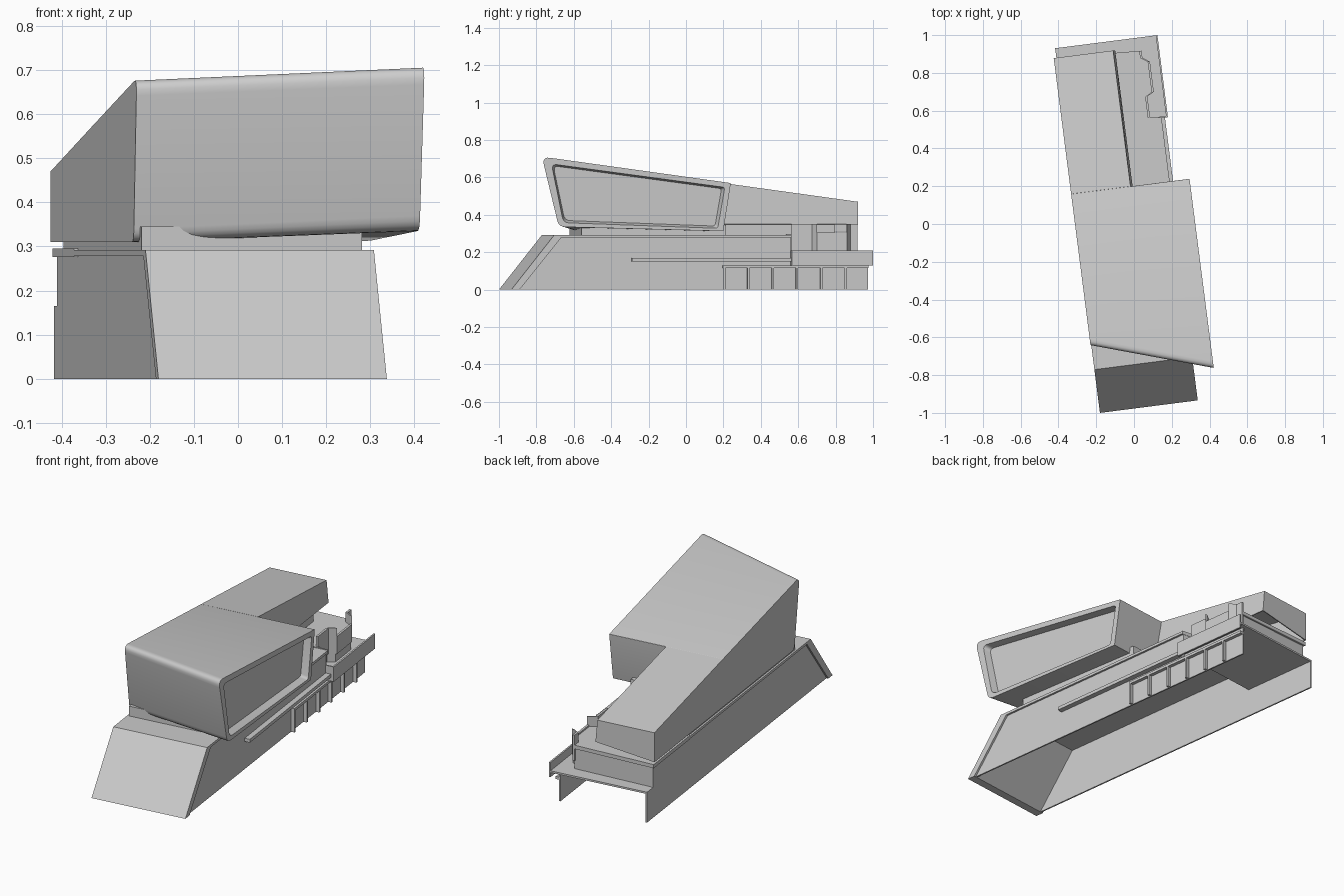
import bpy, bmesh, math
from mathutils import Vector, Matrix

if "Cube" in bpy.data.objects:
    bpy.data.objects.remove(bpy.data.objects["Cube"])

# Everything is drawn in building axes (u across, v along, z up), then turned
TURN = Matrix.Rotation(math.radians(7.3), 4, 'Z')


def make(name, verts, faces, fix_normals=True):
    bm = bmesh.new()
    vs = [bm.verts.new(p) for p in verts]
    for f in faces:
        bm.faces.new([vs[i] for i in f])
    if fix_normals:
        bmesh.ops.recalc_face_normals(bm, faces=bm.faces[:])
    me = bpy.data.meshes.new(name)
    bm.to_mesh(me)
    bm.free()
    me.transform(TURN)
    ob = bpy.data.objects.new(name, me)
    bpy.context.collection.objects.link(ob)
    return ob


def loft(name, rings):
    n = len(rings[0])
    verts = [p for r in rings for p in r]
    faces = [list(range(n)), list(range((len(rings) - 1) * n, len(rings) * n))]
    for k in range(len(rings) - 1):
        for i in range(n):
            j = (i + 1) % n
            faces.append([k * n + i, k * n + j, (k + 1) * n + j, (k + 1) * n + i])
    return make(name, verts, faces)


def side_prism(name, prof, u0, u1):
    return loft(name, [[(u, v, z) for v, z in prof] for u in (u0, u1)])


def plan_prism(name, plan, z0, z1):
    return loft(name, [[(u, v, z) for u, v in plan] for z in (z0, z1)])


def box(name, u0, u1, v0, v1, z0, z1):
    return plan_prism(name, [(u0, v0), (u1, v0), (u1, v1), (u0, v1)], z0, z1)


def rounded(u, corners, seg=5):
    # corners: (v, z, radius) -> ring of points with filleted corners
    out = []
    n = len(corners)
    for i, (v, z, r) in enumerate(corners):
        p = Vector((v, z))
        a = (Vector(corners[i - 1][:2]) - p).normalized() * r
        b = (Vector(corners[(i + 1) % n][:2]) - p).normalized() * r
        for k in range(seg + 1):
            t = k / seg
            q = p + a * (1 - t) ** 2 + b * t ** 2
            out.append((u, q.x, q.y))
    return out


# Upper volume: skewed front, recessed side window
S = 0.002
upper = loft("upper_volume", [
    rounded(-.31, [(-.612, .681, .04), (.20, .57, S), (.16, .31, S), (-.558, .31, .03)]),
    rounded(.322, [(-.818, .711, .045), (.20, .57, S), (.16, .313, S), (-.727, .336, .035)]),
    rounded(.322, [(-.766, .672, .03), (.168, .547, .015), (.13, .328, .015), (-.702, .358, .03)]),
    rounded(.285, [(-.752, .662, .03), (.155, .54, .015), (.12, .34, .015), (-.69, .37, .03)]),
])
bpy.context.view_layer.objects.active = upper
upper.select_set(True)
bpy.ops.object.shade_smooth_by_angle(angle=math.radians(30))

# Rear arm: hollow shell open underneath
sect = []
for vb, vt, zt in ((.16, .20, .57), (.925, .925, .47)):
    sect += [(-.31, vb, .31), (-.31, vt, zt), (.007, vt, zt), (.018, vb, .35)]
arm = make("rear_arm", sect,
           [[0, 1, 5, 4], [1, 2, 6, 5], [2, 3, 7, 6], [4, 5, 6, 7]], False)
sol = arm.modifiers.new("thickness", 'SOLIDIFY')
sol.thickness = .008
sol.offset = -1

# Recessed neck between base and upper volume
box("neck_front", -.296, .208, -.59, .19, .285, .345)
box("neck_rear", -.296, .0, .19, .80, .285, .36)

# Base: folded front and top plate with inset side walls
side_prism("folded_plate", [(-.969, 0), (-.738, .292), (.54, .292),
                            (.54, .278), (-.70, .278), (-.925, 0)], -.306, .216)
side_prism("left_wall", [(-.94, 0), (.976, 0), (.976, .165), (.915, .165),
                         (.915, .28), (-.715, .28)], -.296, -.288)
side_prism("right_wall", [(-.94, 0), (.955, 0), (.955, .155), (.54, .155),
                          (.54, .28), (-.715, .28)], .197, .205)

# Rear terrace with stepped edge
zig = [(.216, .54), (.156, .55), (.156, .66), (.193, .681),
       (.193, .842), (.156, .867), (.156, .905)]
plan_prism("terrace_slab", [(-.306, .54)] + zig + [(-.306, .925)], .276, .296)
plan_prism("terrace_block", [(-.296, .54)] + [(u - .008, v) for u, v in zig[:-1]]
           + [(.148, .898), (-.296, .912)], .165, .276)


def parapet(name, pts, z0, z1):
    plan_prism(name, pts + [(u - .012, v) for u, v in reversed(pts)], z0, z1)


parapet("parapet_front", zig[1:4], .21, .35)
parapet("parapet_middle", zig[3:5], .21, .305)
parapet("parapet_rear", zig[4:7], .21, .35)

# Lower deck, its side parapet and the long ledge
box("deck_floor", -.296, .245, .54, .976, .155, .165)
box("deck_parapet", .241, .25, .538, .976, .13, .21)
box("deck_front_edge", .20, .25, .538, .546, .13, .21)
box("side_ledge", .20, .234, -.32, .54, .15, .168)

# Fins along the lower right side
box("fin_rail", .20, .224, .17, .955, .116, .130)
for i in range(6):
    v = .172 + .131 * i
    box("fin_%d" % (i + 1), .20, .224, v, v + .011, 0, .118)
